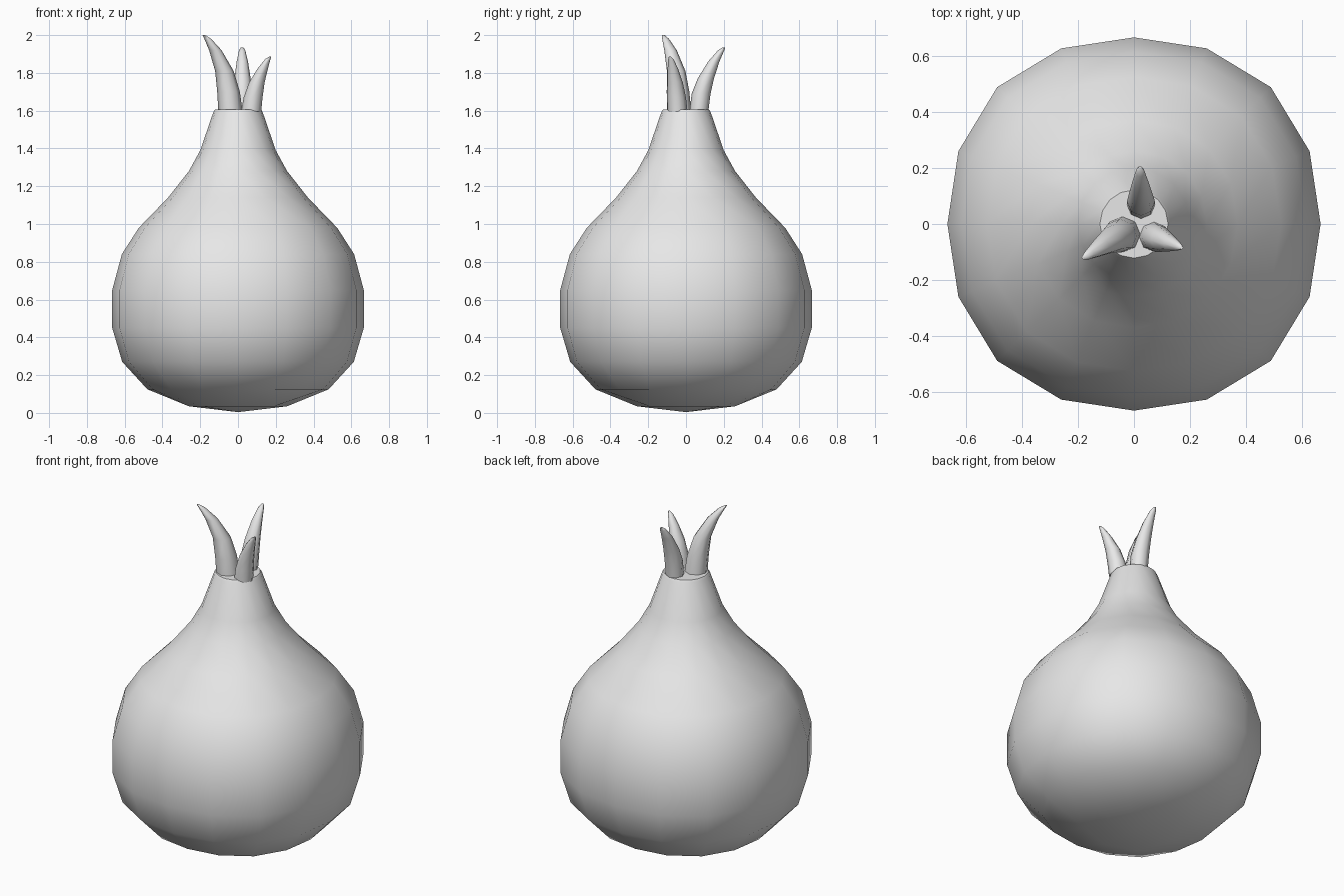
import bpy, bmesh, math
from mathutils import Vector

cube = bpy.data.objects.get("Cube")
if cube:
    bpy.data.objects.remove(cube, do_unlink=True)

grey = bpy.data.materials.new("pale_grey")
grey.use_nodes = True
colour = (0.8, 0.8, 0.8, 1)
grey.diffuse_color = colour
grey.node_tree.nodes["Principled BSDF"].inputs["Base Color"].default_value = colour

STEP = math.pi / 8


def finish(bm, name, angle):
    bmesh.ops.recalc_face_normals(bm, faces=bm.faces[:])
    mesh = bpy.data.meshes.new(name)
    bm.to_mesh(mesh)
    bm.free()
    mesh.materials.append(grey)
    obj = bpy.data.objects.new(name, mesh)
    bpy.context.collection.objects.link(obj)
    bpy.ops.object.select_all(action='DESELECT')
    obj.select_set(True)
    bpy.context.view_layer.objects.active = obj
    bpy.ops.object.shade_smooth_by_angle(angle=math.radians(angle))
    return obj


def place(vert, radius, z):
    """Put a vertex on a ring that is slightly squared near the belly."""
    a = round(math.atan2(vert.co.y, vert.co.x) / STEP) * STEP
    square = 0.037 * min(1, max(0, (1.5 - z) / 0.6))
    r = radius * (1 + square * math.sin(2 * a) ** 2)
    vert.co = (r * math.cos(a), r * math.sin(a), z)


# Bulb: a rounded grid base, extruded upwards ring by ring
bm = bmesh.new()
bmesh.ops.create_grid(bm, x_segments=4, y_segments=4, size=1)
base = {0: (0, 0.004), 1: (0.26, 0.035), 2: (0.48, 0.125)}
for v in bm.verts:
    place(v, *base[round(2 * max(abs(v.co.x), abs(v.co.y)))])
rings = [(0.613, 0.27), (0.666, 0.45), (0.666, 0.65), (0.615, 0.84),
         (0.525, 0.98), (0.37, 1.14), (0.26, 1.28), (0.2, 1.39),
         (0.13, 1.594), (0.122, 1.606)]
edges = [e for e in bm.edges if e.is_boundary]
for radius, z in rings:
    new = bmesh.ops.extrude_edge_only(bm, edges=edges)["geom"]
    edges = [g for g in new if isinstance(g, bmesh.types.BMEdge)]
    for v in new:
        if isinstance(v, bmesh.types.BMVert):
            place(v, radius, z)
bmesh.ops.contextual_create(bm, geom=edges)
finish(bm, "bulb", 40)


# Sprouts: tapering tubes along a bent path of (x, y, z, radius)
def sprout(name, path, sides=8):
    bm = bmesh.new()
    loops = []
    for x, y, z, r in path:
        loops.append([bm.verts.new(Vector((x, y, z)) + r * Vector(
            (math.cos(i * math.tau / sides), math.sin(i * math.tau / sides), 0)))
            for i in range(sides)])
    for low, high in zip(loops, loops[1:]):
        for i in range(sides):
            j = (i + 1) % sides
            bm.faces.new((low[i], low[j], high[j], high[i]))
    bm.faces.new(loops[0])
    bm.faces.new(loops[-1])
    finish(bm, name, 60)


sprout("right_sprout", [(-0.04, -0.037, 1.595, 0.064), (-0.05, -0.042, 1.7, 0.06),
                        (-0.072, -0.052, 1.81, 0.049), (-0.12, -0.082, 1.92, 0.033),
                        (-0.16, -0.108, 1.98, 0.018), (-0.18, -0.12, 2.0, 0.007)])
sprout("back_sprout", [(0.025, 0.068, 1.595, 0.05), (0.025, 0.08, 1.69, 0.05),
                       (0.024, 0.105, 1.77, 0.043), (0.023, 0.147, 1.86, 0.03),
                       (0.022, 0.185, 1.918, 0.017), (0.022, 0.2, 1.935, 0.007)])
sprout("left_sprout", [(0.07, -0.045, 1.595, 0.053), (0.08, -0.05, 1.67, 0.05),
                       (0.1, -0.058, 1.75, 0.041), (0.132, -0.07, 1.825, 0.027),
                       (0.158, -0.08, 1.873, 0.014), (0.17, -0.085, 1.886, 0.006)])
